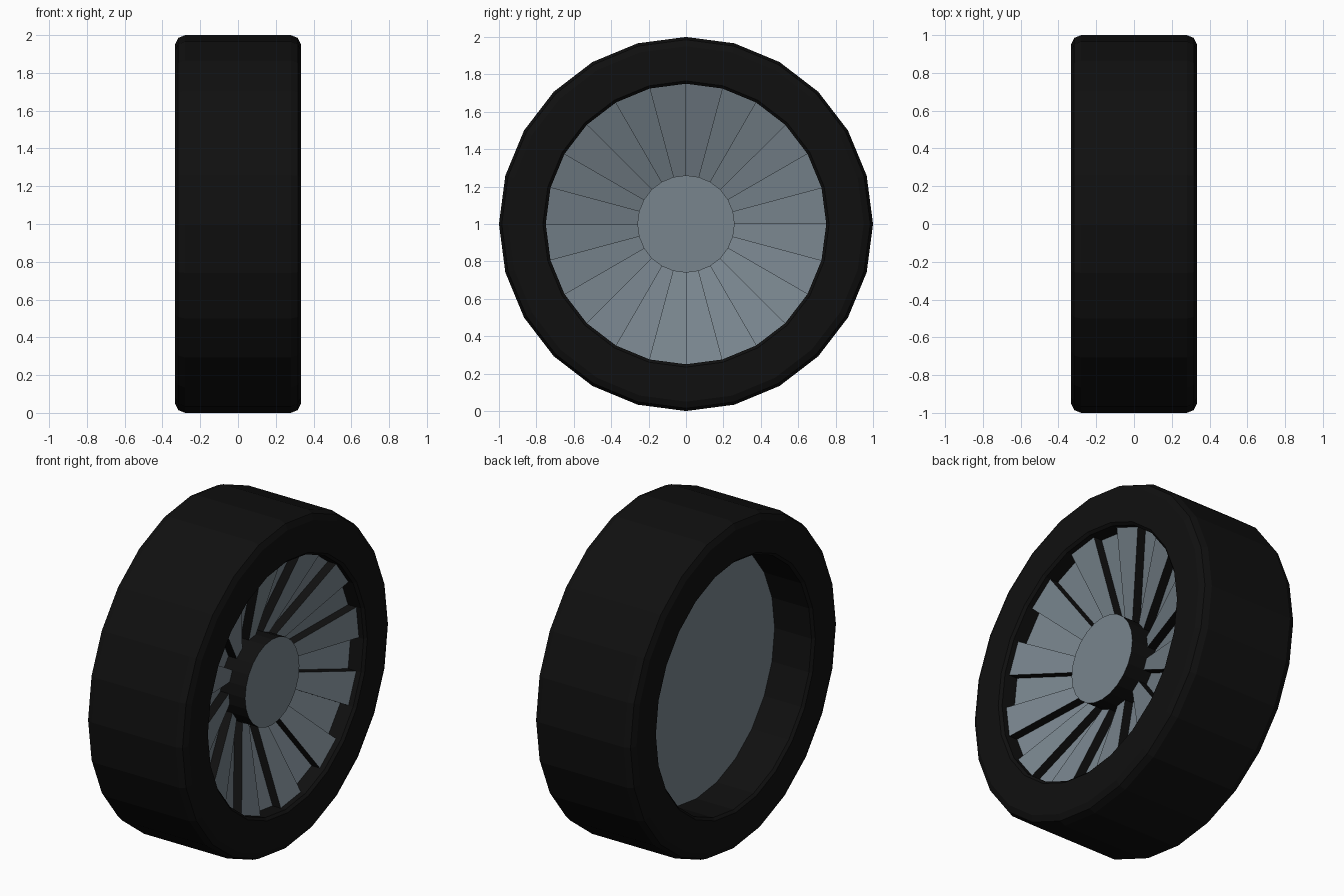
import bpy, bmesh, math

if "Cube" in bpy.data.objects:
    bpy.data.objects.remove(bpy.data.objects["Cube"])

SIDES = 24
R_RIM, R_HUB = 0.75, 0.26


def material(name, rgb):
    m = bpy.data.materials.new(name)
    m.diffuse_color = (*rgb, 1)
    m.use_nodes = True
    m.node_tree.nodes["Principled BSDF"].inputs["Base Color"].default_value = m.diffuse_color
    return m


BLACK = material("rubber black", (0.005, 0.005, 0.005))
GREY = material("steel grey", (0.19, 0.235, 0.27))


def polar(x, r, i):
    a = 2 * math.pi * i / SIDES
    return (x, r * math.cos(a), 1 + r * math.sin(a))


def ring(bm, x, r):
    return [bm.verts.new(polar(x, r, i)) for i in range(SIDES)]


def bridge(bm, a, b):
    for i in range(SIDES):
        j = (i + 1) % SIDES
        bm.faces.new((a[i], a[j], b[j], b[i]))


def finish(bm, name):
    me = bpy.data.meshes.new(name)
    bm.to_mesh(me)
    bm.free()
    me.materials.append(BLACK)
    me.materials.append(GREY)
    ob = bpy.data.objects.new(name, me)
    bpy.context.collection.objects.link(ob)
    return ob


# Tyre: half profile (x, radius) mirrored and swept round the axle
half = [(0.318, R_RIM), (0.333, 0.765), (0.333, 0.95), (0.317, 0.985), (0.28, 1.0)]
profile = half + [(-x, r) for x, r in reversed(half)]
bm = bmesh.new()
rings = [ring(bm, x, r) for x, r in profile]
for k, a in enumerate(rings):
    bridge(bm, a, rings[(k + 1) % len(rings)])
bmesh.ops.recalc_face_normals(bm, faces=bm.faces)
finish(bm, "tyre")

# Spokes: dished wedges, alternately raised and recessed, with black side walls
bm = bmesh.new()
for i in range(SIDES):
    drop = 0.055 * (i % 2)
    inner, outer = 0.12 - drop, 0.287 - drop
    face = [polar(inner, R_HUB, i), polar(outer, R_RIM, i),
            polar(outer, R_RIM, i + 1), polar(inner, R_HUB, i + 1)]
    f = bm.faces.new([bm.verts.new(c) for c in face])
    f.material_index = 1
    if i % 2 == 0:
        for side, flip in ((face[0:2], False), (face[2:4], False)):
            low = [(x - 0.055, y, z) for x, y, z in side]
            bm.faces.new([bm.verts.new(c) for c in (side[1], side[0], low[0], low[1])])
finish(bm, "spokes")

# Back plate: flat disc closing the inner side
bm = bmesh.new()
f = bm.faces.new(list(reversed(ring(bm, -0.07, R_RIM))))
f.material_index = 1
finish(bm, "back_plate")

# Hub: black drum with a grey cap
bm = bmesh.new()
base, cap = ring(bm, 0.0, R_HUB), ring(bm, 0.23, R_HUB)
bridge(bm, base, cap)
bm.faces.new(cap).material_index = 1
finish(bm, "hub")
